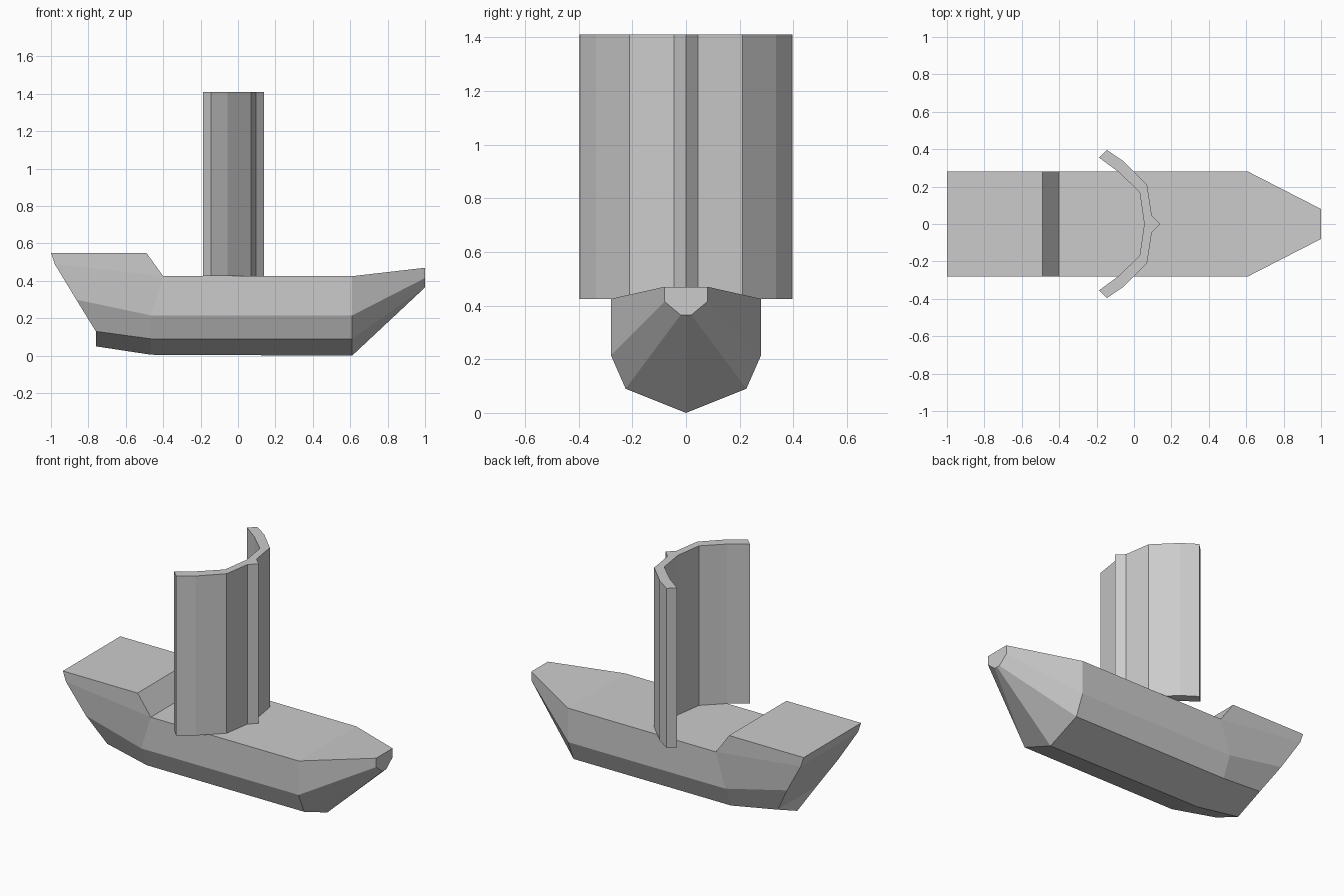
import bpy, bmesh

if "Cube" in bpy.data.objects:
    bpy.data.objects.remove(bpy.data.objects["Cube"])


def finish(bm, name):
    bmesh.ops.remove_doubles(bm, verts=bm.verts, dist=0.0005)
    bmesh.ops.recalc_face_normals(bm, faces=bm.faces)
    mesh = bpy.data.meshes.new(name)
    bm.to_mesh(mesh)
    bm.free()
    obj = bpy.data.objects.new(name, mesh)
    bpy.context.collection.objects.link(obj)
    return obj


# Hull half-sections from stern to bow: keel, chine, side, deck edge
SECTIONS = [
    [(-0.76, 0, 0.05), (-0.76, 0.19, 0.13), (-0.865, 0.25, 0.30), (-0.98, 0.28, 0.49)],
    [(-0.465, 0, 0.005), (-0.465, 0.225, 0.09), (-0.465, 0.28, 0.215), (-0.40, 0.28, 0.425)],
    [(0.61, 0, 0.0), (0.61, 0.225, 0.09), (0.61, 0.28, 0.215), (0.61, 0.28, 0.425)],
    [(1.0, 0, 0.365), (1.0, 0.02, 0.365), (1.0, 0.08, 0.415), (1.0, 0.08, 0.47)],
]
# Raised stern deck, side outline in x and z
STERN_DECK = [(-0.98, 0.49), (-1.0, 0.55), (-0.49, 0.55), (-0.40, 0.425)]

bm = bmesh.new()


def face(points):
    bm.faces.new([bm.verts.new(p) for p in points])


def mirrored(points):
    return [(x, -y, z) for x, y, z in points]


# Planking on both sides
for a, b in zip(SECTIONS, SECTIONS[1:]):
    for i in range(3):
        panel = [a[i], b[i], b[i + 1], a[i + 1]]
        face(panel)
        face(mirrored(panel))

# Main deck and foredeck
for a, b in zip(SECTIONS[1:], SECTIONS[2:]):
    edge = [a[3], b[3]]
    face(edge + mirrored(edge)[::-1])

# Bow plate and transom strips
bow = SECTIONS[3]
face(bow + mirrored(bow[1:])[::-1])
stern = SECTIONS[0]
face([stern[0], stern[1], mirrored(stern)[1]])
for i in (1, 2):
    edge = [stern[i], stern[i + 1]]
    face(edge + mirrored(edge)[::-1])

# Raised stern deck walls and top
wall = [(x, 0.28, z) for x, z in STERN_DECK]
face(wall)
face(mirrored(wall))
for a, b in zip(wall, wall[1:]):
    face([a, b] + mirrored([b, a]))
finish(bm, "hull")

# Curved sail with a pointed central mast ridge
OUTER = [(0.095, 0.045), (0.07, 0.21), (-0.055, 0.335), (-0.145, 0.396)]
INNER = [(-0.187, 0.355), (-0.085, 0.28), (0.03, 0.17)]
half = OUTER + INNER
outline = [(0.14, 0)] + half + [(0.055, 0)] + [(x, -y) for x, y in reversed(half)]
bm = bmesh.new()
base = bm.faces.new([bm.verts.new((x, y, 0.425)) for x, y in outline])
out = bmesh.ops.extrude_face_region(bm, geom=[base], use_keep_orig=True)
top = [g for g in out["geom"] if isinstance(g, bmesh.types.BMVert)]
bmesh.ops.translate(bm, verts=top, vec=(0, 0, 0.985))
finish(bm, "sail")
